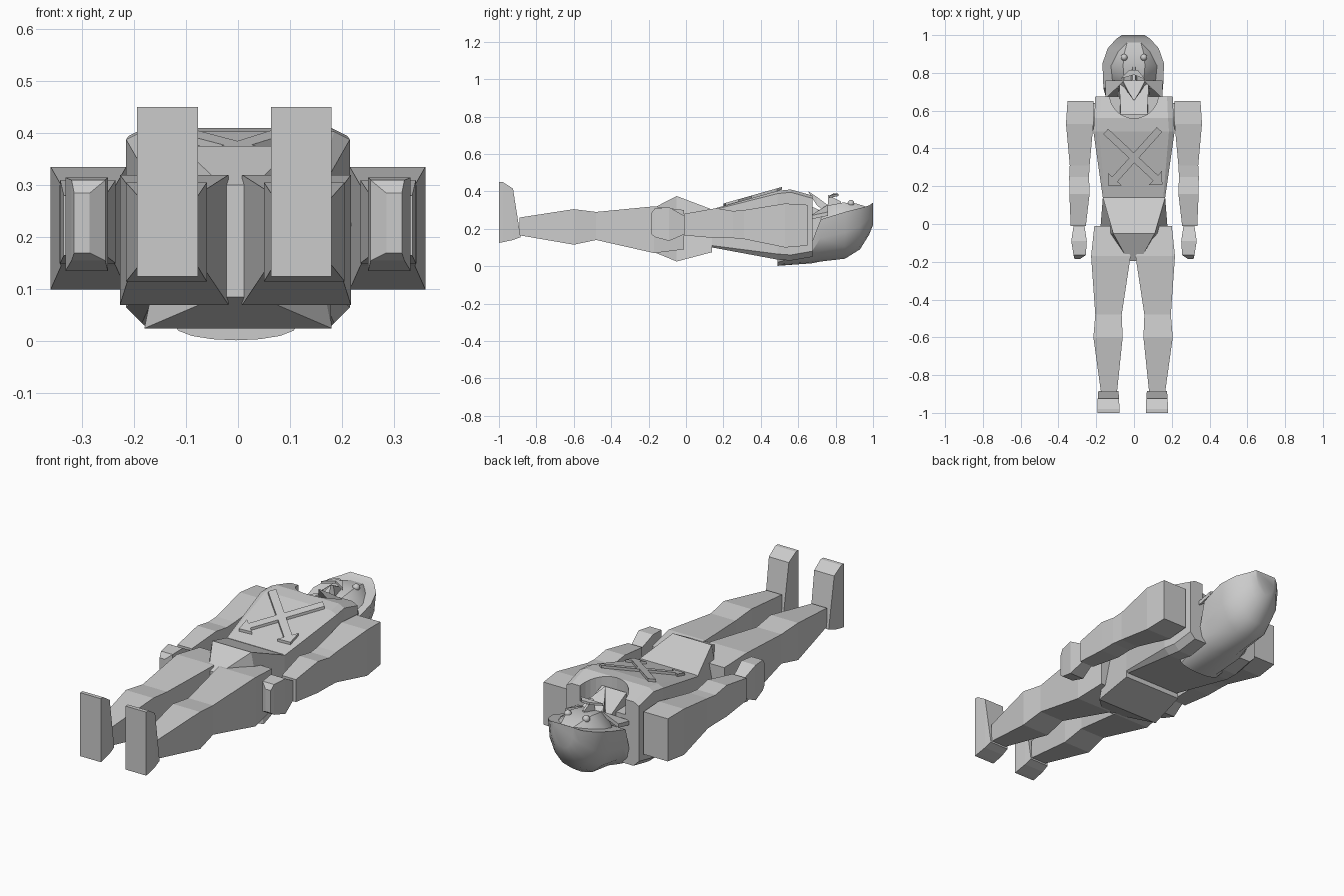
import bpy, bmesh, math
from mathutils import Vector

if "Cube" in bpy.data.objects:
    bpy.data.objects.remove(bpy.data.objects["Cube"])

grey = bpy.data.materials.new("plain_grey")
grey.diffuse_color = (0.6, 0.6, 0.6, 1)
grey.use_nodes = True
grey.node_tree.nodes["Principled BSDF"].inputs["Base Color"].default_value = grey.diffuse_color


def finish(name, bm, smooth=None):
    bmesh.ops.recalc_face_normals(bm, faces=bm.faces)
    me = bpy.data.meshes.new(name)
    bm.to_mesh(me)
    bm.free()
    me.materials.append(grey)
    ob = bpy.data.objects.new(name, me)
    bpy.context.collection.objects.link(ob)
    if smooth:
        bpy.ops.object.select_all(action='DESELECT')
        ob.select_set(True)
        bpy.context.view_layer.objects.active = ob
        bpy.ops.object.shade_smooth_by_angle(angle=math.radians(smooth))
    return ob


def loft(name, sections, side=1, shift=0, smooth=None):
    """Skin between cross-sections (y, [(x, z), ...]), capped at both ends."""
    bm = bmesh.new()
    rings = [[bm.verts.new((side * x + shift, y, z)) for x, z in pts] for y, pts in sections]
    for a, b in zip(rings, rings[1:]):
        for i in range(len(a)):
            j = (i + 1) % len(a)
            bm.faces.new((a[i], a[j], b[j], b[i]))
    bm.faces.new(rings[0])
    bm.faces.new(rings[-1][::-1])
    return finish(name, bm, smooth)


def box(y, x0, x1, z0, z1):
    return y, [(x0, z0), (x1, z0), (x1, z1), (x0, z1)]


def trap(y, bottom, top, z0, z1):
    return y, [(-bottom, z0), (bottom, z0), (top, z1), (-top, z1)]


def slab(name, pts, thick):
    """Extrude a flat 3D outline along z."""
    bm = bmesh.new()
    f = bm.faces.new([bm.verts.new(p) for p in pts])
    new = bmesh.ops.extrude_face_region(bm, geom=[f])["geom"]
    bmesh.ops.translate(bm, vec=(0, 0, thick),
                        verts=[v for v in new if isinstance(v, bmesh.types.BMVert)])
    return finish(name, bm)


# limbs, mirrored left and right
for side, tag in ((1, "right"), (-1, "left")):
    loft(tag + "_leg", [
        box(-0.89, 0.085, 0.17, 0.165, 0.26), box(-0.60, 0.055, 0.21, 0.115, 0.305),
        box(-0.48, 0.06, 0.20, 0.14, 0.29), box(-0.17, 0.013, 0.222, 0.07, 0.32),
        box(-0.01, 0.10, 0.205, 0.09, 0.30)], side, -0.005)
    # foot, toes pointing up
    loft(tag + "_foot", [
        box(-1.0, 0.07, 0.187, 0.125, 0.45), box(-0.98, 0.07, 0.187, 0.128, 0.45),
        box(-0.925, 0.072, 0.185, 0.14, 0.415), box(-0.885, 0.075, 0.182, 0.155, 0.16)],
        side, -0.007)
    loft(tag + "_arm", [
        box(-0.01, 0.255, 0.335, 0.165, 0.28), box(0.16, 0.235, 0.342, 0.15, 0.31),
        box(0.25, 0.238, 0.343, 0.15, 0.295), box(0.31, 0.235, 0.34, 0.145, 0.30),
        box(0.53, 0.215, 0.36, 0.10, 0.335), box(0.65, 0.215, 0.352, 0.11, 0.328)], side)
    loft(tag + "_hand", [
        box(-0.185, 0.285, 0.315, 0.17, 0.285), box(-0.165, 0.255, 0.32, 0.155, 0.31),
        box(-0.09, 0.25, 0.332, 0.135, 0.315), box(-0.01, 0.262, 0.32, 0.17, 0.27)], side)
    # round shoulder joint
    bm = bmesh.new()
    bmesh.ops.create_cone(bm, cap_ends=True, segments=16, radius1=0.07, radius2=0.07, depth=0.06)
    joint = finish(tag + "_shoulder_joint", bm)
    joint.rotation_euler = (0, math.pi / 2, 0)
    joint.location = (side * 0.205, 0.57, 0.225)

# torso with chamfered edges
def chest(y, w, z0, z1, c):
    return y, [(-w + c, z0), (w - c, z0), (w, z0 + c), (w, z1 - c / 2),
               (w - c, z1), (-w + c, z1), (-w, z1 - c / 2), (-w, z0 + c)]

torso = loft("torso", [
    chest(0.14, 0.165, 0.10, 0.305, 0.01), chest(0.49, 0.215, 0.035, 0.403, 0.03),
    chest(0.56, 0.21, 0.03, 0.41, 0.03), chest(0.675, 0.205, 0.05, 0.378, 0.03)])

# neckline scoop
bm = bmesh.new()
bmesh.ops.create_cone(bm, cap_ends=True, segments=32, radius1=0.13, radius2=0.13, depth=0.4)
cutter = finish("neckline_cutter", bm)
cutter.location = (0, 0.69, 0.50)
cutter.hide_render = True
cutter.hide_viewport = True
cut = torso.modifiers.new("neckline", 'BOOLEAN')
cut.operation = 'DIFFERENCE'
cut.object = cutter
cut.solver = 'EXACT'

loft("neck", [trap(0.58, 0.08, 0.07, 0.12, 0.36), trap(0.78, 0.09, 0.08, 0.10, 0.27)])

loft("pelvis", [
    trap(-0.195, 0.04, 0.03, 0.085, 0.30), trap(-0.05, 0.18, 0.11, 0.025, 0.375),
    trap(0.14, 0.165, 0.165, 0.075, 0.303)])

# crossed arrows lying on the sloping chest
def on_chest(x, y):
    return x, y, 0.304 + (y - 0.14) * 0.283

for name, start, end in (("arrow_down_left", (0.135, 0.50), (-0.135, 0.20)),
                         ("arrow_down_right", (-0.15, 0.49), (0.15, 0.21))):
    a, b = Vector(start), Vector(end)
    d = (b - a).normalized()
    n = Vector((-d.y, d.x))
    neck = b - d * 0.05
    outline = [a + n * 0.019, neck + n * 0.019, neck + n * 0.05, b,
               neck - n * 0.05, neck - n * 0.019, a - n * 0.019]
    slab(name, [on_chest(*p) for p in outline], 0.014)

# hair: a bowl around the back of the head running down to the upper back
def bowl(y, w, z0, z1, cx=-0.004):
    pts = [(cx + w * math.cos(t), z1 - (z1 - z0) * abs(math.sin(t)) ** 0.85)
           for t in (math.pi * i / 8 for i in range(9))]
    return y, pts

loft("hair", [
    bowl(0.49, 0.12, 0.002, 0.035), bowl(0.67, 0.145, 0.015, 0.12),
    bowl(0.72, 0.158, 0.025, 0.25), bowl(0.85, 0.163, 0.04, 0.29),
    bowl(0.93, 0.135, 0.09, 0.31), bowl(0.98, 0.09, 0.17, 0.325),
    bowl(1.0, 0.06, 0.22, 0.34)], smooth=30)

# face
def dome(y, w, z0, z1):
    return y, [(-w, z0), (w, z0), (w * 0.85, z0 + (z1 - z0) * 0.5), (w * 0.4, z1),
               (-w * 0.4, z1), (-w * 0.85, z0 + (z1 - z0) * 0.5)]

loft("face", [
    dome(0.69, 0.06, 0.20, 0.29), dome(0.76, 0.13, 0.22, 0.325),
    dome(0.84, 0.145, 0.23, 0.34), dome(0.91, 0.125, 0.24, 0.335),
    dome(0.975, 0.08, 0.25, 0.315)], smooth=30)

for side, tag in ((1, "right"), (-1, "left")):
    bm = bmesh.new()
    bmesh.ops.create_uvsphere(bm, u_segments=12, v_segments=8, radius=0.018)
    eye = finish(tag + "_eye", bm, 40)
    eye.location = (side * 0.052, 0.882, 0.336)
    # pointed side whisker
    slab(tag + "_whisker", [(side * 0.15, 0.665, 0.25), (side * 0.15, 0.76, 0.27),
                            (side * 0.05, 0.76, 0.31)], 0.02)

# moustache and pointed beard
slab("moustache", [(-0.07, 0.77, 0.365), (-0.025, 0.815, 0.375), (0.02, 0.815, 0.375),
                   (0.06, 0.765, 0.365), (0, 0.79, 0.378)], 0.012)
loft("nose", [trap(0.76, 0.02, 0.008, 0.31, 0.38), trap(0.83, 0.012, 0.005, 0.32, 0.345)])
loft("beard", [trap(0.655, 0.003, 0.002, 0.395, 0.40), trap(0.70, 0.035, 0.03, 0.325, 0.37),
               trap(0.76, 0.072, 0.06, 0.28, 0.325)])
